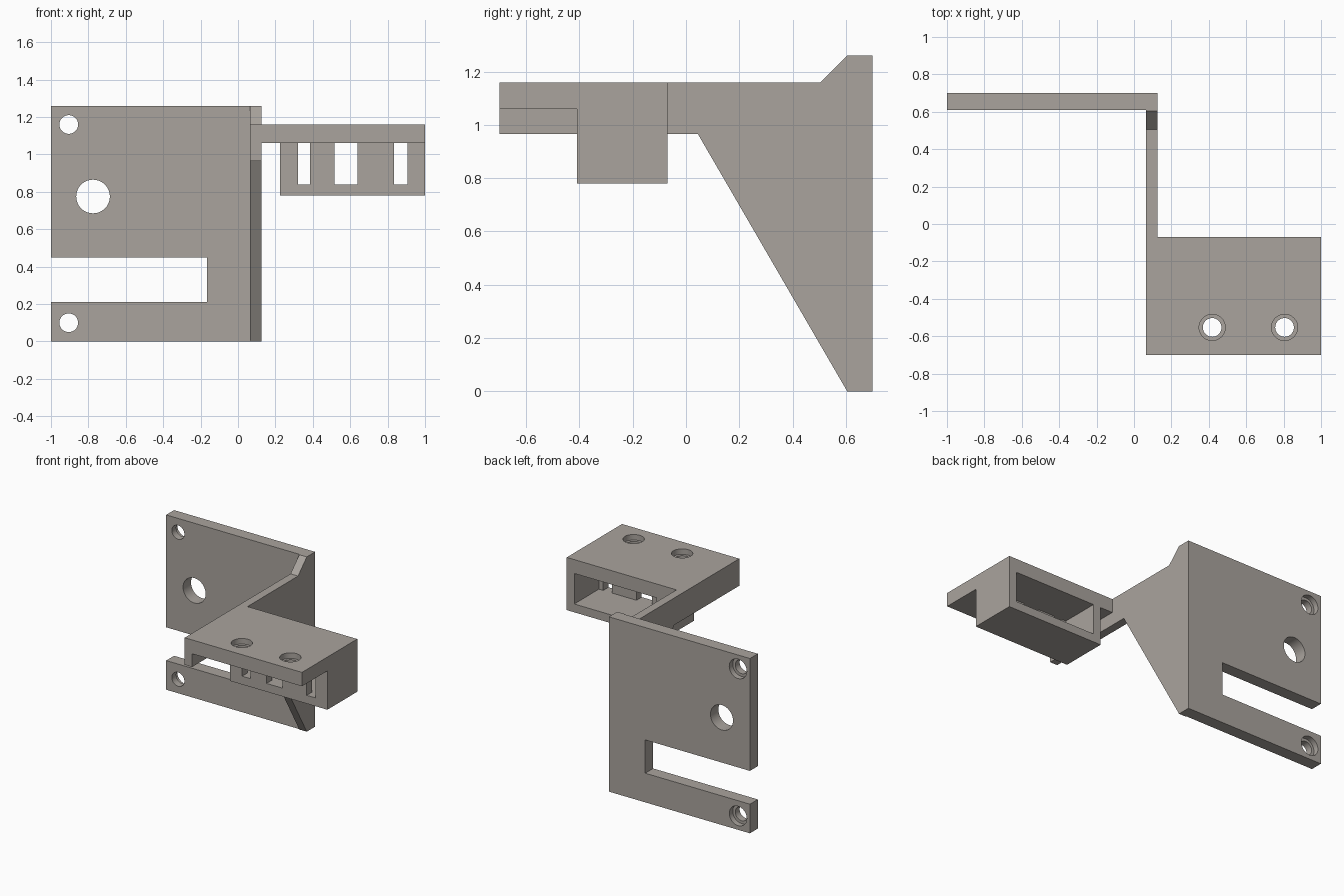
import bpy, bmesh, math
from mathutils import Matrix, Vector

if "Cube" in bpy.data.objects:
    bpy.data.objects.remove(bpy.data.objects["Cube"])

mat = bpy.data.materials.new("warm grey")
mat.diffuse_color = (0.40, 0.37, 0.34, 1)
mat.use_nodes = True
mat.node_tree.nodes["Principled BSDF"].inputs["Base Color"].default_value = mat.diffuse_color


def finish(name, bm):
    bmesh.ops.recalc_face_normals(bm, faces=bm.faces)
    me = bpy.data.meshes.new(name)
    bm.to_mesh(me)
    bm.free()
    me.materials.append(mat)
    ob = bpy.data.objects.new(name, me)
    bpy.context.collection.objects.link(ob)
    return ob


def prism(name, pts, axis, a, b):
    """Extrude a 2D outline along axis x (pts are y,z) or y (pts are x,z) from a to b."""
    bm = bmesh.new()
    place = (lambda p: (a, p[0], p[1])) if axis == 'x' else (lambda p: (p[0], a, p[1]))
    face = bm.faces.new([bm.verts.new(place(p)) for p in pts])
    ext = bmesh.ops.extrude_face_region(bm, geom=[face])
    move = Vector((b - a, 0, 0)) if axis == 'x' else Vector((0, b - a, 0))
    bmesh.ops.translate(bm, vec=move, verts=[v for v in ext['geom'] if isinstance(v, bmesh.types.BMVert)])
    return finish(name, bm)


def box(name, x0, x1, y0, y1, z0, z1):
    return prism(name, [(x0, z0), (x1, z0), (x1, z1), (x0, z1)], 'y', y0, y1)


def cylinder(name, centre, radius, depth, axis):
    rot = Matrix.Rotation(math.pi / 2, 4, 'X') if axis == 'y' else Matrix()
    bm = bmesh.new()
    bmesh.ops.create_cone(bm, cap_ends=True, segments=40, radius1=radius, radius2=radius,
                          depth=depth, matrix=Matrix.Translation(centre) @ rot)
    return finish(name, bm)


def cut(ob, cutters):
    for c in cutters:
        mod = ob.modifiers.new("cut", 'BOOLEAN')
        mod.operation, mod.solver, mod.object = 'DIFFERENCE', 'EXACT', c
    bpy.context.view_layer.update()
    me = bpy.data.meshes.new_from_object(ob.evaluated_get(bpy.context.evaluated_depsgraph_get()))
    ob.modifiers.clear()
    ob.data = me
    for c in cutters:
        bpy.data.objects.remove(c)


def smooth(ob):
    bpy.ops.object.select_all(action='DESELECT')
    ob.select_set(True)
    bpy.context.view_layer.objects.active = ob
    bpy.ops.object.shade_smooth_by_angle(angle=math.radians(30))


# Back plate with open slot, one large hole and two screw holes recessed at the back
plate = prism("back_plate", [(-1, 0), (0.125, 0), (0.125, 1.26), (-1, 1.26), (-1, 0.45),
                             (-0.165, 0.45), (-0.165, 0.21), (-1, 0.21)], 'y', 0.61, 0.70)
holes = [cylinder("cutter", (-0.775, 0.65, 0.775), 0.09, 0.4, 'y')]
for z in (0.10, 1.16):
    holes.append(cylinder("cutter", (-0.905, 0.65, z), 0.05, 0.4, 'y'))
    holes.append(cylinder("cutter", (-0.905, 0.76, z), 0.07, 0.2, 'y'))
cut(plate, holes)
smooth(plate)

# Side web: forward arm widening into a triangular gusset
prism("side_web", [(-0.70, 0.965), (0.045, 0.965), (0.605, 0), (0.61, 0), (0.61, 1.26),
                   (0.605, 1.26), (0.505, 1.16), (-0.70, 1.16)], 'x', 0.065, 0.125)

# Shelf with two counterbored screw holes
shelf = box("shelf", 0.125, 1.0, -0.70, -0.07, 1.06, 1.16)
holes = []
for x in (0.418, 0.805):
    holes.append(cylinder("cutter", (x, -0.553, 1.1), 0.05, 0.4, 'z'))
    holes.append(cylinder("cutter", (x, -0.553, 1.22), 0.07, 0.2, 'z'))
cut(shelf, holes)
smooth(shelf)

# Holder under the shelf: open at the back, three windows at the front
holder = box("holder_box", 0.225, 1.0, -0.41, -0.07, 0.78, 1.06)
cuts = [box("cutter", 0.285, 0.94, -0.35, 0.1, 0.84, 1.3)]
for x0, x1 in ((0.32, 0.385), (0.515, 0.64), (0.835, 0.905)):
    cuts.append(box("cutter", x0, x1, -0.6, -0.2, 0.84, 1.3))
cut(holder, cuts)
